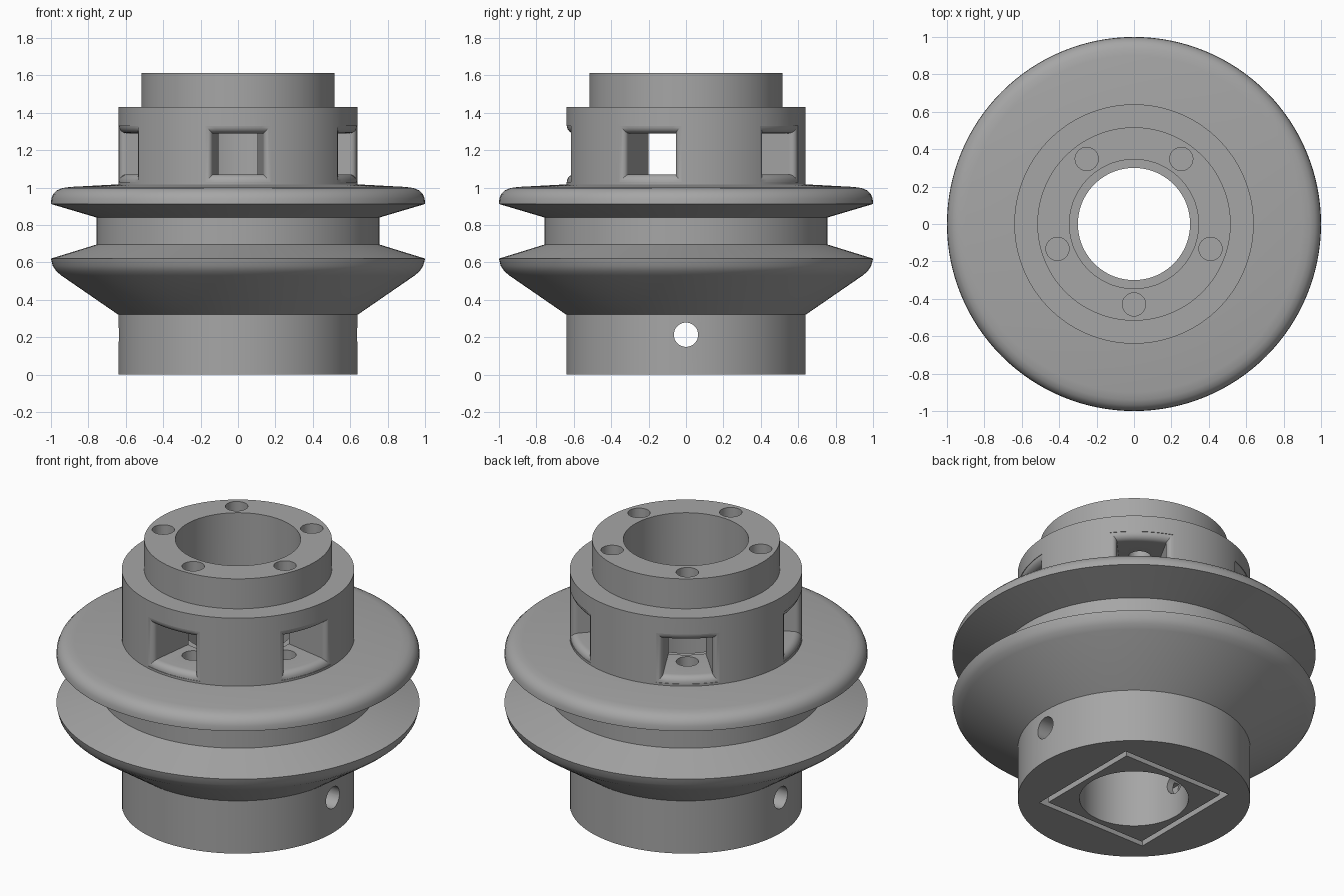
import bpy, bmesh
from math import sin, cos, pi, sqrt, radians
from mathutils import Matrix

if "Cube" in bpy.data.objects:
    bpy.data.objects.remove(bpy.data.objects["Cube"], do_unlink=True)

grey = bpy.data.materials.new("machined_grey")
grey.use_nodes = True
tone = (0.38, 0.38, 0.38, 1)
grey.diffuse_color = tone
grey.node_tree.nodes["Principled BSDF"].inputs["Base Color"].default_value = tone


def make_object(name, bm):
    bmesh.ops.recalc_face_normals(bm, faces=bm.faces)
    mesh = bpy.data.meshes.new(name)
    bm.to_mesh(mesh)
    bm.free()
    mesh.materials.append(grey)
    obj = bpy.data.objects.new(name, mesh)
    bpy.context.collection.objects.link(obj)
    return obj


def bridge(bm, a, b, closed=True):
    n = len(a)
    for i in range(n if closed else n - 1):
        j = (i + 1) % n
        bm.faces.new((a[i], a[j], b[j], b[i]))


def lathe(name, profile, steps, start=0.0):
    """Revolve a closed (radius, height) loop about z."""
    bm = bmesh.new()
    rings = []
    for k in range(steps):
        a = start + 2 * pi * k / steps
        rings.append([bm.verts.new((r * cos(a), r * sin(a), z)) for r, z in profile])
    for k in range(steps):
        bridge(bm, rings[k], rings[(k + 1) % steps])
    return make_object(name, bm)


def cylinder(name, radius, length, matrix):
    bm = bmesh.new()
    bmesh.ops.create_cone(bm, cap_ends=True, segments=32, radius1=radius,
                          radius2=radius, depth=length, matrix=matrix)
    return make_object(name, bm)


def window_cutter(angle):
    """Tapered radial opening whose outer mouth flares with a fillet."""
    fillet, rim = 0.04, 0.637
    sections = [(0.24, 0.09, 0), (rim - fillet, 0.135, 0)]
    for k in range(1, 7):
        t = k / 6 * pi / 2
        sections.append((rim - fillet + fillet * sin(t), 0.135, fillet * (1 - cos(t))))
    sections.append((0.75, 0.135, fillet))
    bm = bmesh.new()
    rings, n = [], 9
    for radius, half, grow in sections:
        xs = [(half + grow) * (2 * i / (n - 1) - 1) for i in range(n)]
        top = [(x, sqrt(radius ** 2 - x * x), 1.29 + grow) for x in xs]
        low = [(x, y, 1.07 - grow) for x, y, z in reversed(top)]
        rings.append([bm.verts.new(p) for p in top + low])
    for a, b in zip(rings, rings[1:]):
        bridge(bm, a, b)
    for ring in (rings[0], rings[-1]):
        bridge(bm, ring[:n], ring[n:][::-1], closed=False)
    bm.transform(Matrix.Rotation(angle - pi / 2, 4, "Z"))
    return make_object("window_cutter", bm)


# Pulley body: hub, cone, belt groove, crowned flange, collar, spigot, stepped bore
body = lathe("pulley_body", [
    (0.30, 0), (0.64, 0), (0.64, 0.32),
    (0.945, 0.53), (0.972, 0.553), (0.99, 0.58), (1.0, 0.62),
    (0.757, 0.695), (0.757, 0.84), (1.0, 0.912),
    (0.998, 0.94), (0.988, 0.965), (0.968, 0.985), (0.94, 0.997), (0.90, 1.003),
    (0.64, 1.017), (0.64, 1.43), (0.517, 1.43), (0.517, 1.612),
    (0.345, 1.612), (0.345, 1.06), (0.30, 1.06)], 128)

# Cutters: five windows with a pin hole through each
cutters = []
for k in range(5):
    angle = radians(72 * k - 90)
    cutters.append(window_cutter(angle))
    place = Matrix.Translation((0.43 * cos(angle), 0.43 * sin(angle), 1.3))
    cutters.append(cylinder("pin_hole_cutter", 0.062, 0.9, place))

# Cutters: square slot under the hub and cross hole through it
s = sqrt(2)
cutters.append(lathe("square_slot_cutter", [
    (0.335 * s, -0.1), (0.37 * s, -0.1), (0.37 * s, 0.25), (0.335 * s, 0.25)], 4, pi / 4))
cutters.append(cylinder("cross_hole_cutter", 0.065, 2,
                        Matrix.Translation((0, 0, 0.213)) @ Matrix.Rotation(pi / 2, 4, "Y")))

bpy.ops.object.select_all(action="DESELECT")
bpy.context.view_layer.objects.active = body
body.select_set(True)
for cutter in cutters:
    cutter.hide_render = True
    mod = body.modifiers.new("cut", "BOOLEAN")
    mod.operation = "DIFFERENCE"
    mod.solver = "EXACT"
    mod.object = cutter
    bpy.ops.object.modifier_apply(modifier=mod.name)
    bpy.data.objects.remove(cutter, do_unlink=True)

bpy.ops.object.shade_smooth_by_angle(angle=radians(28))
